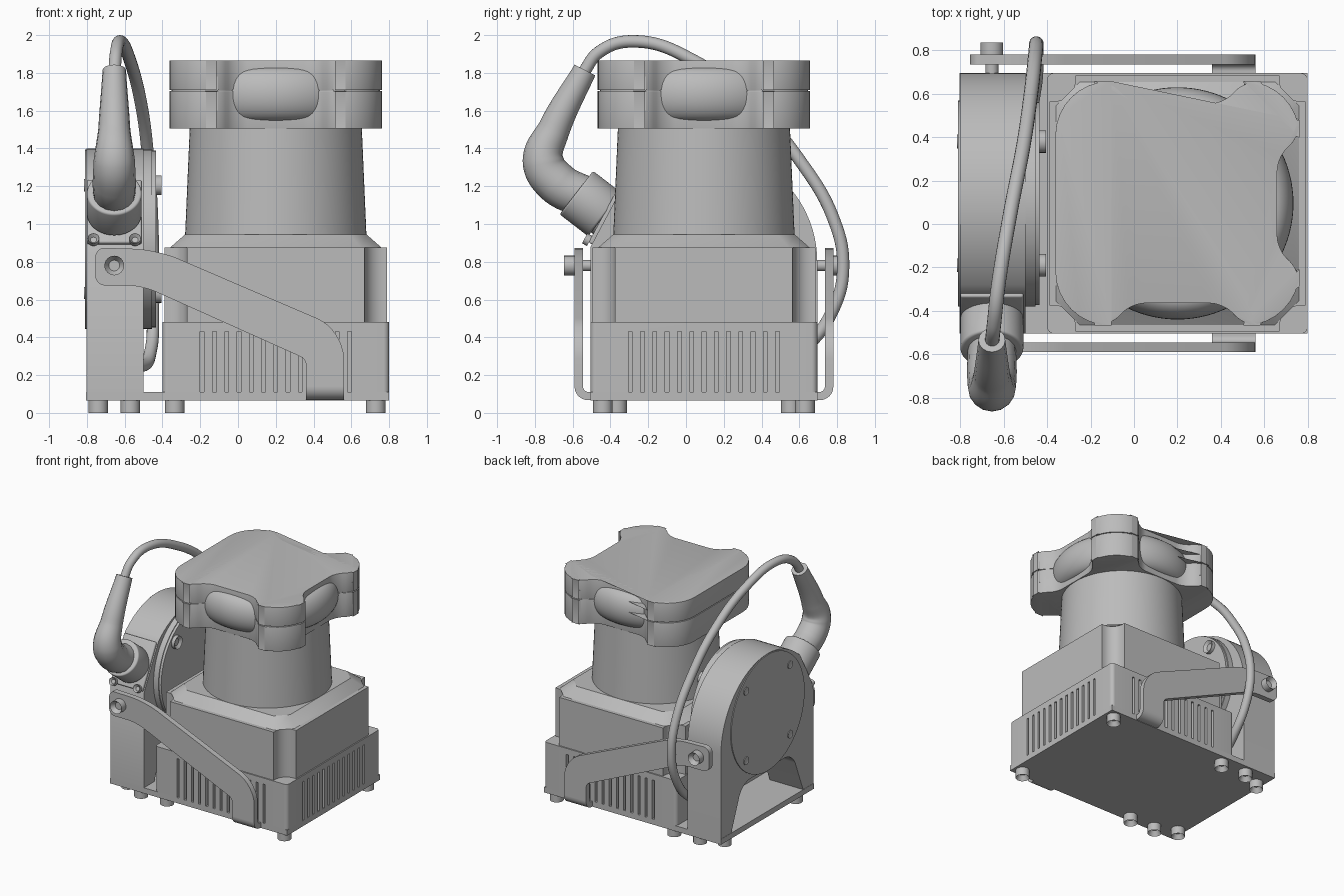
import bpy, bmesh, math
from mathutils import Vector, Matrix

if "Cube" in bpy.data.objects:
    bpy.data.objects.remove(bpy.data.objects["Cube"])

GREY = (0.5, 0.5, 0.5, 1)
grey = bpy.data.materials.new("plain grey")
grey.use_nodes = True
grey.diffuse_color = GREY
grey.node_tree.nodes["Principled BSDF"].inputs["Base Color"].default_value = GREY

CX, CY = 0.2, 0.095      # axis of the sensor
HX, HZ = -0.655, 0.92    # housing middle in x, round cover centre in z


def fillet(points, steps=8):
    """Round each (a, b, reach) corner of an outline with a smooth arc."""
    out = []
    for i, (a, b, reach) in enumerate(points):
        p = Vector((a, b))
        if reach == 0:
            out.append(p)
            continue
        before = Vector(points[i - 1][:2])
        after = Vector(points[(i + 1) % len(points)][:2])
        s = p + (before - p).normalized() * reach
        e = p + (after - p).normalized() * reach
        c, d = s.lerp(p, 0.55), e.lerp(p, 0.55)
        for k in range(steps + 1):
            t = k / steps
            u = 1 - t
            out.append(s * u**3 + c * 3 * u * u * t + d * 3 * u * t * t + e * t**3)
    return out


def rounded_square(half, reach):
    return fillet([(CX + sx * half, CY + sy * half, reach)
                   for sx, sy in ((-1, -1), (1, -1), (1, 1), (-1, 1))])


def finish(ob, bevel=0, cutter=None):
    """Apply bevel and cut, then smooth and colour the part."""
    if cutter:
        m = ob.modifiers.new("cut", "BOOLEAN")
        m.operation, m.solver, m.object = "DIFFERENCE", "EXACT", cutter
    if bevel:
        m = ob.modifiers.new("edge", "BEVEL")
        m.width, m.segments = bevel, 3
        m.limit_method, m.angle_limit = "ANGLE", math.radians(50)
    if ob.modifiers:
        deps = bpy.context.evaluated_depsgraph_get()
        mesh = bpy.data.meshes.new_from_object(ob.evaluated_get(deps))
        ob.modifiers.clear()
        ob.data = mesh
    ob.data.materials.clear()
    ob.data.materials.append(grey)
    bpy.ops.object.select_all(action="DESELECT")
    ob.select_set(True)
    bpy.context.view_layer.objects.active = ob
    bpy.ops.object.shade_smooth_by_angle(angle=math.radians(32))
    return ob


def to_object(name, bm):
    bmesh.ops.recalc_face_normals(bm, faces=bm.faces)
    mesh = bpy.data.meshes.new(name)
    bm.to_mesh(mesh)
    bm.free()
    ob = bpy.data.objects.new(name, mesh)
    bpy.context.collection.objects.link(ob)
    return ob


def prism(name, outline, axis, lo, hi, bevel=0, cutter=None):
    """Extrude an outline along an axis."""
    place = {"x": lambda a, b: (lo, a, b), "y": lambda a, b: (a, lo, b),
             "z": lambda a, b: (a, b, lo)}[axis]
    bm = bmesh.new()
    face = bm.faces.new([bm.verts.new(place(p[0], p[1])) for p in outline])
    new = bmesh.ops.extrude_face_region(bm, geom=[face])["geom"]
    shift = Vector([hi - lo if k == axis else 0 for k in "xyz"])
    bmesh.ops.translate(bm, vec=shift, verts=[v for v in new if isinstance(v, bmesh.types.BMVert)])
    return finish(to_object(name, bm), bevel, cutter)


def rod(name, start, direction, r, h, r2=None, bevel=0, socket=False, sides=64):
    """Round part from a start point along a direction, with optional drive socket."""
    bm = bmesh.new()
    bmesh.ops.create_cone(bm, cap_ends=True, segments=sides, radius1=r, radius2=r2 or r,
                          depth=h, matrix=Matrix.Translation((0, 0, h / 2)))
    if socket:
        top = [f for f in bm.faces if f.normal.z > 0.9]
        bmesh.ops.inset_individual(bm, faces=top, thickness=r * 0.45)
        bmesh.ops.translate(bm, vec=(0, 0, -h * 0.6), verts=top[0].verts)
    turn = Vector(direction).to_track_quat("Z", "Y").to_matrix().to_4x4()
    bm.transform(Matrix.Translation(start) @ turn)
    return finish(to_object(name, bm), bevel)


def screw(name, start, direction, r=0.05, h=0.055):
    return rod(name, start, direction, r, h, socket=True, sides=24)


def boxes(name, items):
    bm = bmesh.new()
    for centre, size in items:
        bmesh.ops.create_cube(bm, size=1, matrix=Matrix.Translation(centre) @ Matrix.Diagonal((*size, 1)))
    return to_object(name, bm)


def tube(name, points, thickness):
    """Round cable through (x, y, z, radius factor) points."""
    curve = bpy.data.curves.new(name, "CURVE")
    curve.dimensions, curve.bevel_depth = "3D", thickness
    curve.bevel_resolution, curve.resolution_u, curve.use_fill_caps = 6, 14, True
    spline = curve.splines.new("BEZIER")
    spline.bezier_points.add(len(points) - 1)
    for bp, (x, y, z, r) in zip(spline.bezier_points, points):
        bp.co, bp.radius = (x, y, z), r
        bp.handle_left_type = bp.handle_right_type = "AUTO"
    ob = bpy.data.objects.new(name, curve)
    bpy.context.collection.objects.link(ob)
    deps = bpy.context.evaluated_depsgraph_get()
    mesh = bpy.data.meshes.new_from_object(ob.evaluated_get(deps))
    bpy.data.objects.remove(ob)
    solid = bpy.data.objects.new(name, mesh)
    bpy.context.collection.objects.link(solid)
    return finish(solid)


# Base plate and lower body with cooling grooves on three sides
base = [(-0.805, CY - 0.6), (0.8, CY - 0.6), (0.8, CY + 0.6), (-0.805, CY + 0.6)]
prism("base_plate", base, "z", 0.065, 0.11)
slots = []
for i in range(13):
    d = (i - 6) * 0.065
    slots.append(((CX + 0.6, CY + d, 0.27), (0.06, 0.02, 0.32)))
    for s in (-1, 1):
        slots.append(((CX + d, CY + s * 0.6, 0.27), (0.02, 0.06, 0.32)))
cutter = boxes("groove_cutter", slots)
prism("lower_body", rounded_square(0.6, 0.03), "z", 0.068, 0.48, cutter=cutter)
bpy.data.objects.remove(cutter)

# Upper body with hollow corners
corner = 0.57
upper = []
for q in range(4):
    turn = Matrix.Rotation(q * math.pi / 2, 2)
    for k in range(9):
        a = -math.pi / 2 - k * math.pi / 16
        p = Vector((corner + 0.1 * math.cos(a), -corner + 0.1 * math.sin(a)))
        # channel wall runs from the front face round to the side face
        p = Vector((corner - 0.1 * math.cos(k * math.pi / 16), -corner + 0.1 * math.sin(k * math.pi / 16)))
        if k == 0:
            upper.append(Vector((CX, CY)) + turn @ Vector((corner - 0.1, -0.59)))
        upper.append(Vector((CX, CY)) + turn @ p)
    upper.append(Vector((CX, CY)) + turn @ Vector((0.59, -corner + 0.1)))
prism("upper_body", upper, "z", 0.48, 0.875)

# Sloped collar with clipped corners
bm = bmesh.new()
rings = []
for half, clip, z in ((0.56, 0.45, 0.875), (0.48, 0.39, 0.945)):
    ring = []
    for q in range(4):
        turn = Matrix.Rotation(q * math.pi / 2, 2)
        for p in ((clip, -half), (half, -clip)):
            v = turn @ Vector(p)
            ring.append(bm.verts.new((CX + v.x, CY + v.y, z)))
    rings.append(ring)
    bm.faces.new(ring)
for i in range(8):
    j = (i + 1) % 8
    bm.faces.new((rings[0][i], rings[0][j], rings[1][j], rings[1][i]))
finish(to_object("sloped_collar", bm))

# Tower and scanning head
rod("tower", (CX, CY, 0.94), (0, 0, 1), 0.48, 0.58, r2=0.455, sides=96)
H = 0.5625
cap = [(-H, H, 0.25), (-H, -H, 0.25)]
for q in range(3):
    turn = Matrix.Rotation(q * math.pi / 2, 2)
    for a, b, r in ((-0.31, -H, 0.06), (-0.21, -0.46, 0.06), (0.21, -0.46, 0.06),
                    (0.31, -H, 0.06), (H, -H, 0.25)):
        v = turn @ Vector((a, b))
        cap.append((v.x, v.y, r))
cap.pop()
outline = [p + Vector((CX, CY)) for p in fillet(cap)]
inner = [p * 0.98 + Vector((CX, CY)) for p in fillet(cap)]
prism("cap_lower", outline, "z", 1.505, 1.703, bevel=0.025)
prism("cap_core", inner, "z", 1.6, 1.78)
prism("cap_upper", outline, "z", 1.709, 1.865, bevel=0.025)

# Bulging lens drum showing in the cap recesses
bm = bmesh.new()
profile = [bm.verts.new((CX, CY, 1.545))]
for k in range(17):
    a = -math.pi / 2 + k * math.pi / 16
    profile.append(bm.verts.new((CX + 0.44 + 0.095 * math.cos(a), CY, 1.6875 + 0.1425 * math.sin(a))))
profile.append(bm.verts.new((CX, CY, 1.83)))
edges = [bm.edges.new(pair) for pair in zip(profile, profile[1:])]
bmesh.ops.spin(bm, geom=profile + edges, cent=(CX, CY, 0), axis=(0, 0, 1), angle=2 * math.pi, steps=96)
bmesh.ops.remove_doubles(bm, verts=bm.verts, dist=0.0005)
finish(to_object("lens_drum", bm))

# Arched side housing with open foot
arch = [Vector((-0.505, 0.07)), Vector((-0.505, 0.88))]
for k in range(33):
    a = math.radians(133 * (1 - k / 32))
    arch.append(Vector((CY + 0.6 * math.cos(a), 0.8 + 0.6 * math.sin(a))))
arch.append(Vector((0.695, 0.07)))
arch += fillet([(0.58, 0.07, 0), (0.56, 0.11, 0), (0.42, 0.46, 0.1), (-0.23, 0.46, 0.1),
                (-0.37, 0.11, 0), (-0.39, 0.07, 0)])
prism("side_housing", arch, "x", -0.803, -0.5)
rod("round_cover", (-0.81, CY, HZ), (1, 0, 0), 0.475, 0.355, sides=96)
rod("cover_flange", (-0.46, CY, HZ), (1, 0, 0), 0.468, 0.025, sides=96)
for sy in (-1, 1):
    for sz in (-1, 1):
        y, z = CY + sy * 0.285, HZ + sz * 0.285
        screw("flange_screw", (-0.436, y, z), (1, 0, 0), 0.052, 0.03)
        screw("cover_screw", (-0.808, y, z), (-1, 0, 0), 0.032, 0.008)

# Mirrored side straps with folded feet and pivot screws
strap = fillet([(-0.755, 0.675, 0.05), (-0.755, 0.875, 0.05), (-0.43, 0.865, 0.12), (0.56, 0.44, 0.15),
                (0.56, 0.14, 0), (0.36, 0.14, 0), (0.36, 0.285, 0.03), (-0.51, 0.675, 0.08)])
foot = fillet([(0.685, 0.14, 0), (0.685, 0.068, 0.07), (0.59, 0.068, 0), (0.59, 0.11, 0),
               (0.64, 0.11, 0.03), (0.64, 0.14, 0)])
for s, side in ((-1, "front"), (1, "back")):
    prism(side + "_strap", strap, "y", CY + s * 0.64, CY + s * 0.685)
    prism(side + "_strap_foot", [(CY + s * p.x, p.y) for p in foot], "x", 0.36, 0.56)
    rod(side + "_pivot", (HX, CY + s * 0.59, 0.78), (0, s, 0), 0.03, 0.06, sides=24)
    screw(side + "_pivot_screw", (HX, CY + s * 0.684, 0.78), (0, s, 0), 0.052, 0.058)
    # Foot screws under the base
    for x, d in ((0.73, 0.535), (-0.335, 0.535), (-0.57, 0.535), (-0.74, 0.46)):
        screw("base_screw", (x, CY + s * d, 0.066), (0, 0, -1), 0.052, 0.066)

# Cable plug on the sloped housing face
normal = Vector((0, -0.88, 0.475))
plate = boxes("plug_plate", [((0, 0, 0), (0.29, 0.38, 0.04))])
plate.data.transform(Matrix.Translation((HX, -0.408, 1.06)) @ normal.to_track_quat("Z", "Y").to_matrix().to_4x4())
finish(plate, 0.01)
for sx in (-1, 1):
    screw("plug_screw", (HX + sx * 0.11, -0.51, 0.91), normal, 0.03, 0.03)
axis = Vector((0, -0.79, 0.61))
rod("plug_neck", (HX, -0.38, 1.0), axis, 0.11, 0.15)
rod("plug_ring", (HX, -0.43, 1.05), axis, 0.145, 0.19, bevel=0.012)

# Bent boot and looping cable
tube("cable_boot", [(HX, -0.53, 1.14, 1.1), (HX, -0.68, 1.215, 1.15), (HX, -0.755, 1.33, 1.1),
                    (HX, -0.7, 1.5, 0.85), (HX, -0.535, 1.815, 0.62)], 0.1)
tube("cable", [(HX, -0.55, 1.79, 1), (-0.645, -0.46, 1.91, 1), (-0.625, -0.28, 1.967, 1),
               (-0.57, 0.05, 1.86, 1), (-0.51, 0.36, 1.62, 1), (-0.475, 0.6, 1.34, 1),
               (-0.455, 0.78, 1.03, 1), (-0.45, 0.832, 0.78, 1), (-0.45, 0.78, 0.55, 1),
               (-0.46, 0.62, 0.34, 1), (-0.51, 0.42, 0.25, 1), (-0.6, 0.3, 0.3, 1),
               (-0.64, 0.25, 0.46, 1)], 0.033)
